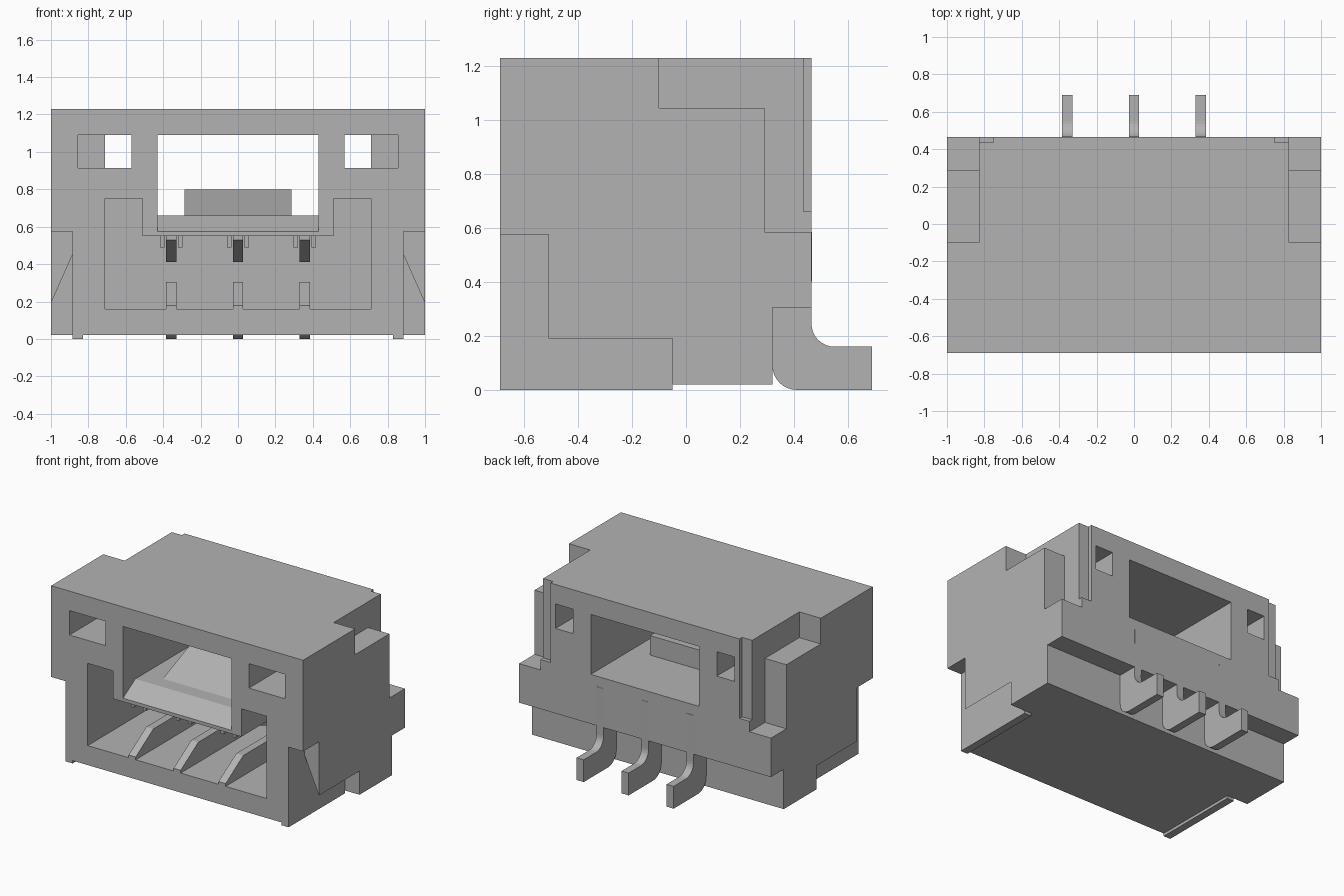
import bpy, bmesh, math
from mathutils import Vector

cube = bpy.data.objects.get("Cube")
if cube:
    bpy.data.objects.remove(cube, do_unlink=True)

grey = bpy.data.materials.new("plain grey")
grey.use_nodes = True
colour = (0.45, 0.45, 0.45, 1)
grey.diffuse_color = colour
grey.node_tree.nodes["Principled BSDF"].inputs["Base Color"].default_value = colour


def prism(name, axis, profile, lo, hi, side=1):
    """Extrude a 2D profile along an axis; side=-1 mirrors it in x."""
    place = {"x": lambda a, b, t: (t, a, b),
             "y": lambda a, b, t: (a, t, b),
             "z": lambda a, b, t: (a, b, t)}[axis]
    bm = bmesh.new()
    ends = []
    for t in (lo, hi):
        ring = [bm.verts.new(Vector(place(a, b, t))) for a, b in profile]
        for v in ring:
            v.co.x *= side
        bm.faces.new(ring)
        ends.append(ring)
    n = len(profile)
    for i in range(n):
        j = (i + 1) % n
        bm.faces.new((ends[0][i], ends[0][j], ends[1][j], ends[1][i]))
    bmesh.ops.recalc_face_normals(bm, faces=bm.faces)
    mesh = bpy.data.meshes.new(name)
    bm.to_mesh(mesh)
    bm.free()
    mesh.materials.append(grey)
    obj = bpy.data.objects.new(name, mesh)
    bpy.context.collection.objects.link(obj)
    return obj


def box(name, x, y, z, side=1):
    rect = [(x[0], y[0]), (x[1], y[0]), (x[1], y[1]), (x[0], y[1])]
    return prism(name, "z", rect, z[0], z[1], side)


def cut(target, cutter):
    mod = target.modifiers.new("cut", "BOOLEAN")
    mod.operation = "DIFFERENCE"
    mod.solver = "EXACT"
    mod.object = cutter
    bpy.context.view_layer.objects.active = target
    bpy.ops.object.modifier_apply(modifier=mod.name)
    bpy.data.objects.remove(cutter, do_unlink=True)


def arc(cy, cz, r, start, end, steps=8):
    angles = [math.radians(start + (end - start) * i / steps) for i in range(steps + 1)]
    return [(cy + r * math.cos(a), cz + r * math.sin(a)) for a in angles]


# Housing shell
FRONT, BACK = -0.69, 0.465
housing = box("housing", (-1, 1), (FRONT, BACK), (0.02, 1.23))

# Plug cavity with raised side pockets
cut(housing, prism("cavity_cutter", "y",
    [(-.71, .16), (.71, .16), (.71, .75), (.51, .75),
     (.51, .55), (-.51, .55), (-.51, .75), (-.71, .75)], -.8, .29))

# Upper window right through, leaving a tongue with a bevelled lip
cut(housing, prism("window_cutter", "x",
    [(-.8, 1.09), (.6, 1.09), (.6, .66), (-.55, .66), (FRONT, .575), (-.8, .508)], -.43, .43))

# Undercut along the lower back edge
cut(housing, box("back_step_cutter", (-1.1, 1.1), (.32, .6), (-.1, .305)))

for s in (1, -1):
    # Small stepped windows
    cut(housing, prism("side_window_cutter", "z",
        [(.57, -.8), (.855, -.8), (.855, -.2), (.71, -.2), (.71, .6), (.57, .6)], .915, 1.09, s))
    # Stepped upper back corner and thin groove beside it
    cut(housing, prism("back_corner_cutter", "x",
        [(-.1, 1.3), (-.1, 1.045), (.29, 1.045), (.29, .585), (.6, .585), (.6, 1.3)], .83, 1.1, s))
    cut(housing, box("groove_cutter", (.75, .84), (.435, .6), (.66, 1.3), s))
    # Lower front corner and the sloped recess behind it
    cut(housing, box("front_corner_cutter", (.885, 1.1), (-.8, -.51), (-.1, .575), s))
    cut(housing, prism("side_recess_cutter", "y",
        [(.885, -.1), (1.1, -.1), (1.1, .19), (1, .19), (.885, .45)], -.6, -.05, s))
    # Foot rail
    box("foot_rail", (.83, .885), (FRONT, -.05), (0, .03), s)

# Latch ramp on the tongue
prism("latch_ramp", "x", [(-.445, .65), (-.445, .66), (-.1, .8), (0, .8), (0, .65)], -.285, .285)

# Contacts: lower blade, upper arm, bent solder leg, guide ribs
leg = ([(.32, .585)] + arc(.41, .09, .09, 180, 270) + [(.69, 0), (.69, .16)]
       + arc(.55, .245, .085, 270, 180) + [(.467, .585)])
blade = [(FRONT, .15), (FRONT, .18), (-.49, .305), (.3, .305), (.3, .15)]
arm = [(-.5, .56), (-.5, .53), (-.2, .41), (.3, .41), (.3, .56)]
for x in (-.357, 0, .357):
    for name, profile in (("contact_blade", blade), ("contact_arm", arm), ("solder_leg", leg)):
        prism(name, "x", profile, x - .028, x + .028)
    for dx in (-.048, .048):
        box("guide_rib", (x + dx - .012, x + dx + .012), (-.62, .3), (.49, .56))
